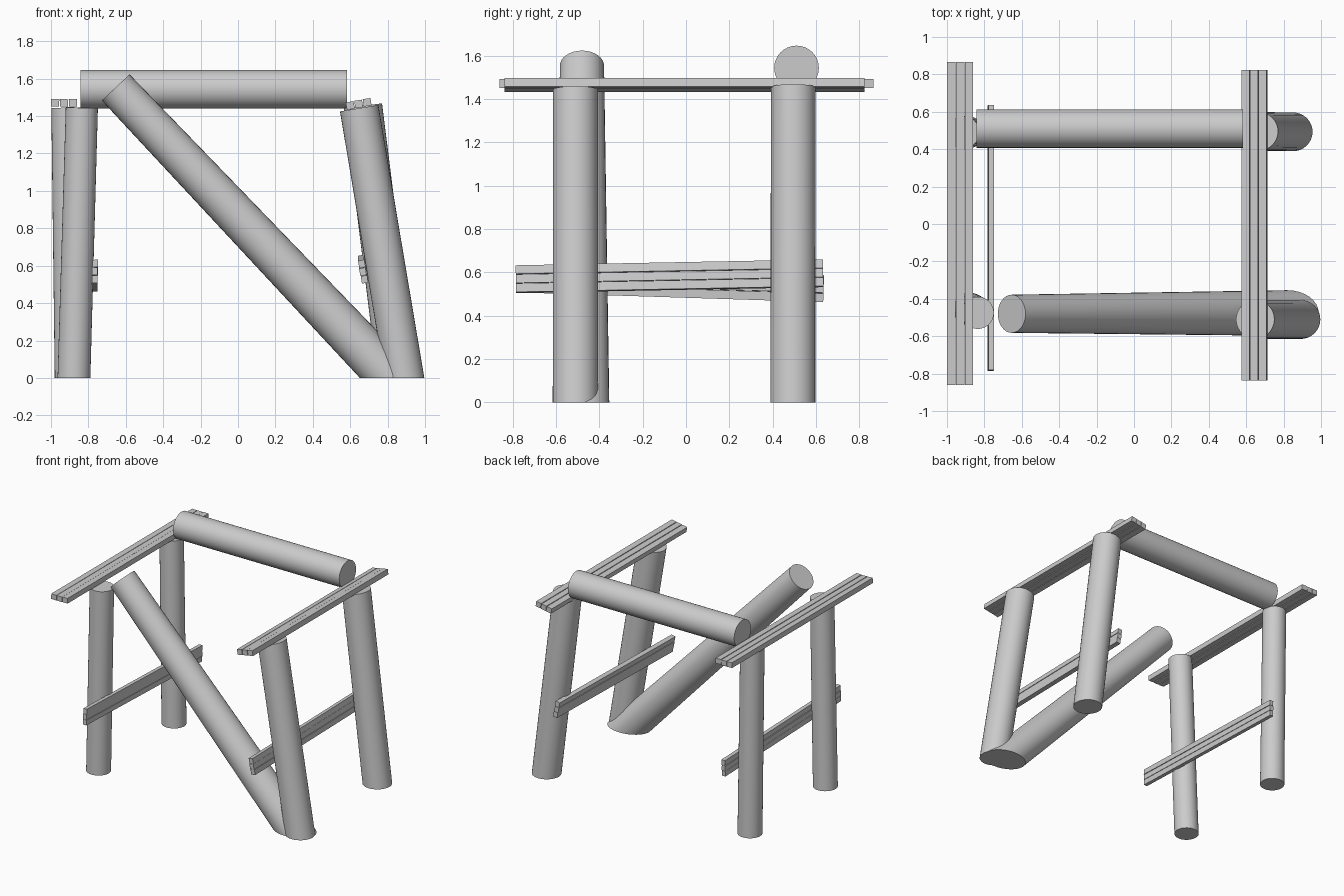
import bpy, bmesh, math, random
from mathutils import Vector, Matrix

if "Cube" in bpy.data.objects:
    bpy.data.objects.remove(bpy.data.objects["Cube"])

random.seed(4)
SIDES = 32


def finish(bm, name, smooth=False):
    bmesh.ops.recalc_face_normals(bm, faces=bm.faces[:])
    me = bpy.data.meshes.new(name)
    bm.to_mesh(me)
    bm.free()
    if smooth:
        for p in me.polygons:
            p.use_smooth = True
        me.set_sharp_from_angle(angle=math.radians(35))
    ob = bpy.data.objects.new(name, me)
    bpy.context.collection.objects.link(ob)
    return ob


# round log between two points; a log reaching the floor is sawn flat at z = 0
def log(name, bottom, top, r0, r1, floor=True):
    a, b = Vector(bottom), Vector(top)
    if floor:
        a = a - (b - a) * 0.15
    d = b - a
    m = Matrix.Translation((a + b) / 2) @ d.to_track_quat('Z', 'Y').to_matrix().to_4x4()
    bm = bmesh.new()
    bmesh.ops.create_cone(bm, cap_ends=True, segments=SIDES, radius1=r0, radius2=r1,
                          depth=d.length, matrix=m)
    if floor:
        bmesh.ops.bisect_plane(bm, geom=bm.verts[:] + bm.edges[:] + bm.faces[:],
                               plane_co=(0, 0, 0), plane_no=(0, 0, 1), clear_inner=True)
        bmesh.ops.holes_fill(bm, edges=[e for e in bm.edges if e.is_boundary], sides=0)
    return finish(bm, name, True)


# three narrow boards laid side by side along the "across" direction
def boards(name, p0, p1, across, width, thick, pitch):
    a, b = Vector(p0), Vector(p1)
    along = (b - a).normalized()
    across = Vector(across)
    across = (across - along * across.dot(along)).normalized()
    normal = along.cross(across)
    for i in (-1, 0, 1):
        c = (a + b) / 2 + across * pitch * i + normal * random.uniform(-0.002, 0.002)
        m = Matrix((across, along, normal)).transposed().to_4x4()
        m = (Matrix.Translation(c) @ m
             @ Matrix.Rotation(random.uniform(-0.04, 0.04), 4, 'Y')
             @ Matrix.Diagonal((width, (b - a).length, thick, 1)))
        bm = bmesh.new()
        bmesh.ops.create_cube(bm, size=1, matrix=m)
        finish(bm, f"{name}_{i + 2}")


# four legs
log("front_left_leg", (-0.877, -0.455, 0), (-0.835, -0.475, 1.445), 0.088, 0.086)
log("back_left_leg", (-0.892, 0.49, 0), (-0.912, 0.49, 1.445), 0.088, 0.086)
log("front_right_leg", (0.89, -0.51, 0), (0.648, -0.51, 1.442), 0.105, 0.104)
log("back_right_leg", (0.85, 0.493, 0), (0.668, 0.495, 1.455), 0.104, 0.103)

# diagonal brace and top log
log("diagonal_brace", (0.818, -0.476, 0), (-0.654, -0.48, 1.553), 0.125, 0.102)
log("top_log", (-0.842, 0.51, 1.543), (0.583, 0.51, 1.543), 0.103, 0.103, floor=False)

# top boards
boards("left_top_board", (-0.93, -0.86, 1.47), (-0.93, 0.865, 1.47),
       (1, 0, 0), 0.044, 0.04, 0.048)
boards("right_top_board", (0.645, -0.837, 1.466), (0.645, 0.823, 1.466),
       (1, 0, 0.17), 0.042, 0.04, 0.046)

# side rails
boards("left_rail", (-0.765, -0.783, 0.57), (-0.765, 0.635, 0.525),
       (0, 0, 1), 0.04, 0.03, 0.042)
boards("right_rail", (0.668, -0.785, 0.568), (0.668, 0.633, 0.595),
       (-0.17, 0, 1), 0.04, 0.034, 0.042)
